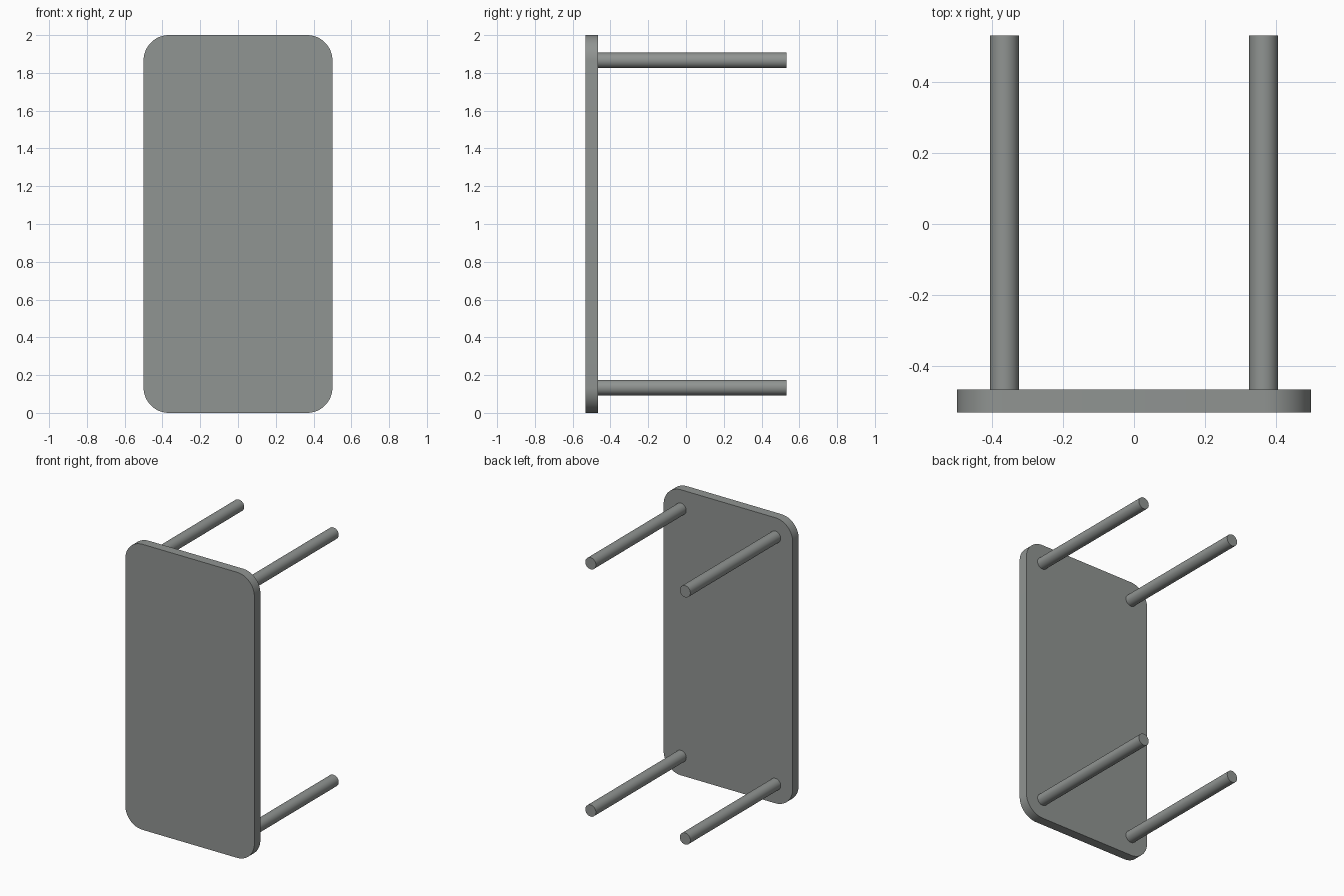
import bpy, bmesh, math
from mathutils import Matrix

if "Cube" in bpy.data.objects:
    bpy.data.objects.remove(bpy.data.objects["Cube"])

W, H = 0.5, 2.0          # half width, full length
Y0, Y1, Y2 = -0.533, -0.467, 0.533   # outer top face, underside, leg ends
R = 0.134                # corner radius, also leg inset
LEG_R = 0.041

grey = bpy.data.materials.new("warm grey")
grey.diffuse_color = (0.28, 0.297, 0.287, 1)
grey.use_nodes = True
grey.node_tree.nodes["Principled BSDF"].inputs["Base Color"].default_value = grey.diffuse_color


def finish(bm, name):
    bmesh.ops.recalc_face_normals(bm, faces=bm.faces)
    me = bpy.data.meshes.new(name)
    bm.to_mesh(me)
    bm.free()
    me.materials.append(grey)
    ob = bpy.data.objects.new(name, me)
    bpy.context.collection.objects.link(ob)
    bpy.ops.object.select_all(action='DESELECT')
    ob.select_set(True)
    bpy.context.view_layer.objects.active = ob
    bpy.ops.object.shade_smooth_by_angle(angle=math.radians(30))


# Table top: rounded rectangle extruded along y
bm = bmesh.new()
corners = [(W - R, H - R), (R - W, H - R), (R - W, R), (W - R, R)]
verts = []
for i, (cx, cz) in enumerate(corners):
    for k in range(17):
        a = math.pi / 2 * (i + k / 16)
        verts.append(bm.verts.new((cx + R * math.cos(a), Y0, cz + R * math.sin(a))))
face = bm.faces.new(verts)
ext = bmesh.ops.extrude_face_region(bm, geom=[face], use_keep_orig=True)
bmesh.ops.translate(bm, vec=(0, Y1 - Y0, 0),
                    verts=[g for g in ext["geom"] if isinstance(g, bmesh.types.BMVert)])
finish(bm, "table_top")

# Four round legs, one at each corner centre
names = ["leg_upper_right", "leg_upper_left", "leg_lower_left", "leg_lower_right"]
for name, (x, z) in zip(names, corners):
    bm = bmesh.new()
    m = Matrix.Translation((x, (Y1 + Y2) / 2, z)) @ Matrix.Rotation(math.pi / 2, 4, 'X')
    bmesh.ops.create_cone(bm, cap_ends=True, segments=32, radius1=LEG_R,
                          radius2=LEG_R, depth=Y2 - Y1, matrix=m)
    finish(bm, name)
